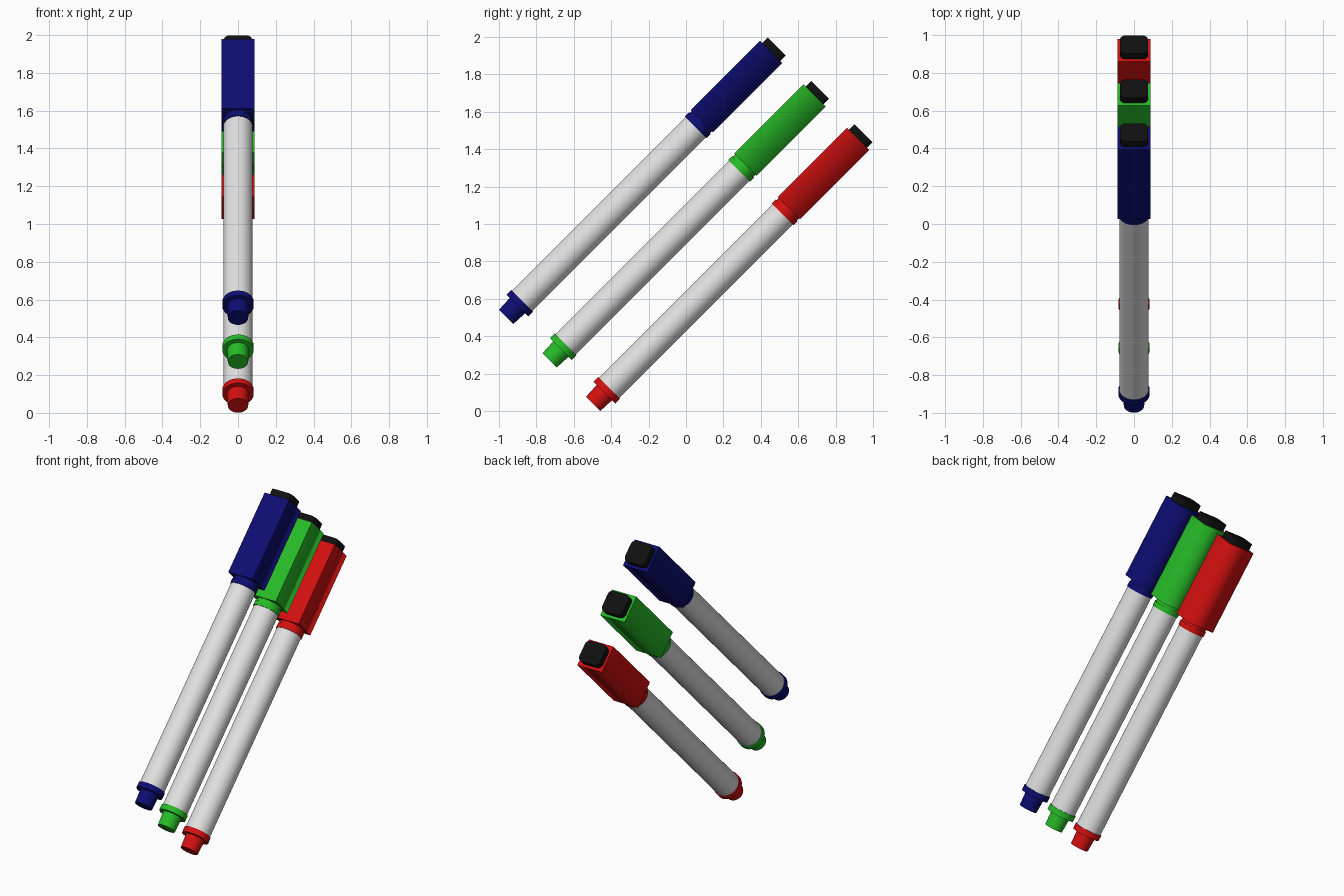
import bpy, bmesh, math
from mathutils import Matrix

cube = bpy.data.objects.get("Cube")
if cube:
    bpy.data.objects.remove(cube, do_unlink=True)


def material(name, rgb):
    m = bpy.data.materials.new(name)
    m.use_nodes = True
    m.diffuse_color = (*rgb, 1)
    bsdf = m.node_tree.nodes["Principled BSDF"]
    bsdf.inputs["Base Color"].default_value = (*rgb, 1)
    bsdf.inputs["Roughness"].default_value = 0.6
    return m


WHITE = material("white", (0.75, 0.75, 0.75))
BLACK = material("black", (0.005, 0.005, 0.005))
INKS = {
    "blue": material("blue", (0.004, 0.004, 0.17)),
    "green": material("green", (0.02, 0.5, 0.02)),
    "red": material("red", (0.66, 0.005, 0.005)),
}


def finish(name, bm, mat, place):
    bmesh.ops.recalc_face_normals(bm, faces=bm.faces)
    mesh = bpy.data.meshes.new(name)
    bm.to_mesh(mesh)
    bm.free()
    mesh.materials.append(mat)
    obj = bpy.data.objects.new(name, mesh)
    bpy.context.collection.objects.link(obj)
    obj.matrix_world = place
    return obj


def smooth(bm):
    for f in bm.faces:
        f.smooth = True
    for e in bm.edges:
        if e.calc_face_angle(0) > math.radians(35):
            e.smooth = False


def lathe(name, profile, mat, place):
    """Closed solid turned about the pen axis from (radius, height) points."""
    bm = bmesh.new()
    points = [(0, profile[0][1])] + profile + [(0, profile[-1][1])]
    verts = [bm.verts.new((r, 0, z)) for r, z in points]
    edges = [bm.edges.new(pair) for pair in zip(verts, verts[1:])]
    bmesh.ops.spin(bm, geom=verts + edges, axis=(0, 0, 1), cent=(0, 0, 0),
                   angle=math.tau, steps=40)
    bmesh.ops.remove_doubles(bm, verts=bm.verts, dist=0.0005)
    bmesh.ops.recalc_face_normals(bm, faces=bm.faces)
    smooth(bm)
    return finish(name, bm, mat, place)


def box(size, z0):
    bm = bmesh.new()
    bmesh.ops.create_cube(bm, size=1, matrix=Matrix.Translation(
        (0, 0, z0 + size[2] / 2)) @ Matrix.Diagonal((*size, 1)))
    return bm


def lengthwise(e):
    a, b = (v.co for v in e.verts)
    return abs(a.z - b.z) > 0.01


def marker(ink, place):
    mat = INKS[ink]
    # end plug with its flange
    lathe(ink + "_end_plug", [(0.054, 0), (0.058, 0.085), (0.083, 0.085),
                              (0.083, 0.12)], mat, place)
    # white barrel
    lathe(ink + "_barrel", [(0.077, 0.12), (0.077, 1.432)], WHITE, place)
    # stepped collar under the cap
    lathe(ink + "_cap_collar", [(0.082, 1.432), (0.082, 1.462), (0.077, 1.462),
                                (0.077, 1.482)], mat, place)
    # square cap, softly shaded along its two underside edges
    bm = box((0.174, 0.169, 0.523), 1.48)
    for f in bm.faces:
        f.smooth = True
    for e in bm.edges:
        e.smooth = lengthwise(e) and all(v.co.y > 0 for v in e.verts)
    finish(ink + "_cap", bm, mat, place)
    # eraser pad with rounded corners
    bm = box((0.148, 0.136, 0.045), 2.0)
    bmesh.ops.bevel(bm, geom=[e for e in bm.edges if lengthwise(e)],
                    offset=0.03, segments=5, profile=0.5, affect='EDGES')
    smooth(bm)
    finish(ink + "_eraser", bm, BLACK, place)


# three parallel pens, leaning back and stepping down toward the rear
STEP = 0.2325
lean = Matrix.Rotation(math.radians(-45), 4, 'X')
for i, ink in enumerate(INKS):
    start = Matrix.Translation((0, -0.961 + STEP * i, 0.039 + STEP * (2 - i)))
    marker(ink, start @ lean)
